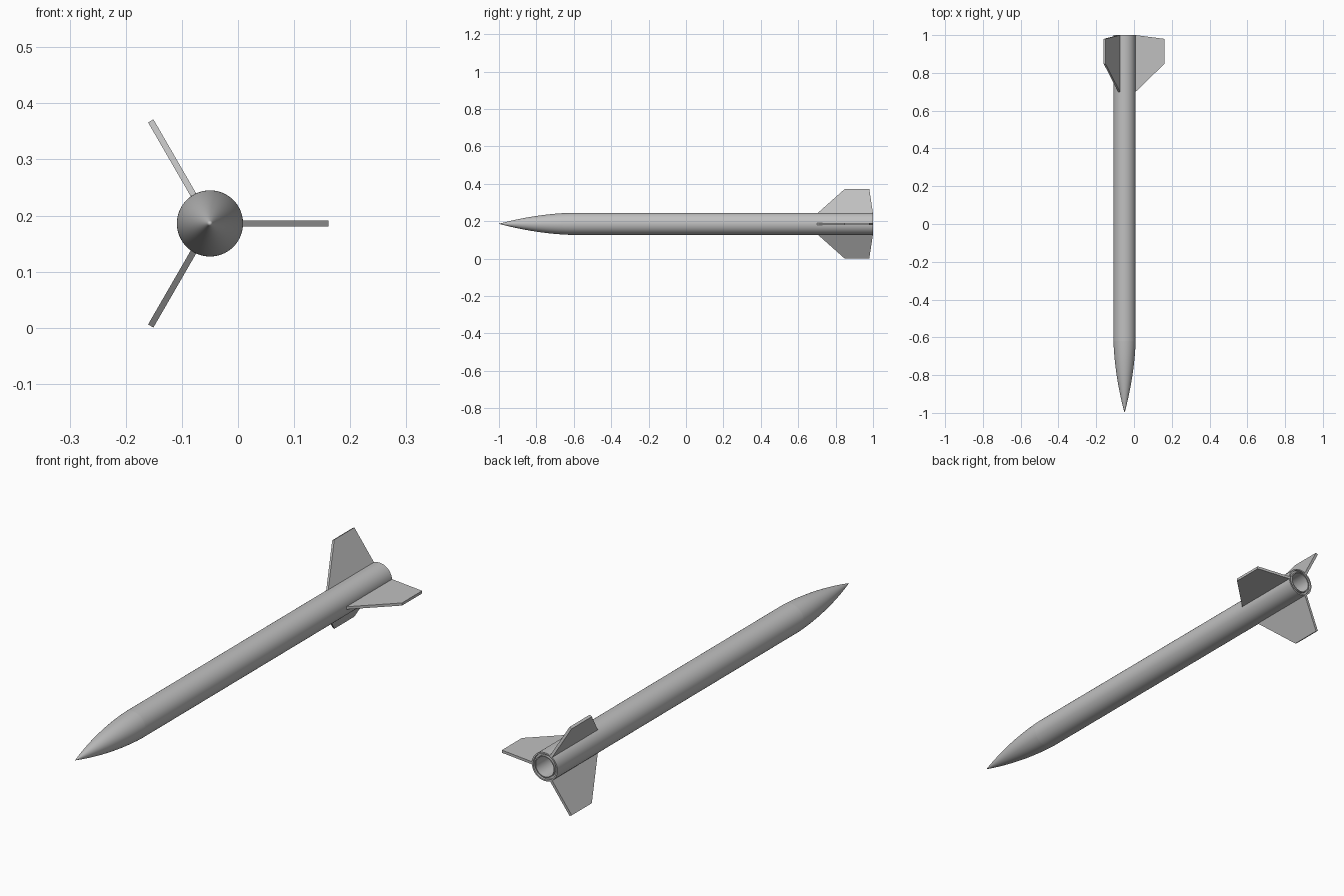
import bpy
import bmesh
import math
from mathutils import Matrix, Vector

cube = bpy.data.objects.get("Cube")
if cube:
    bpy.data.objects.remove(cube, do_unlink=True)

# Rocket axis runs along y through this point
AXIS = Vector((-0.05, 0, 0.186))
RADIUS = 0.059
NOSE_BASE = -0.62
SIDES = 64

grey = bpy.data.materials.new("plain grey")
grey.use_nodes = True
colour = (0.53, 0.53, 0.53, 1)
grey.diffuse_color = colour
grey.node_tree.nodes["Principled BSDF"].inputs["Base Color"].default_value = colour


def add_object(name, bm, smooth):
    bmesh.ops.recalc_face_normals(bm, faces=bm.faces)
    mesh = bpy.data.meshes.new(name)
    bm.to_mesh(mesh)
    bm.free()
    mesh.materials.append(grey)
    obj = bpy.data.objects.new(name, mesh)
    bpy.context.collection.objects.link(obj)
    obj.location = AXIS
    if smooth:
        bpy.ops.object.select_all(action="DESELECT")
        obj.select_set(True)
        bpy.context.view_layer.objects.active = obj
        bpy.ops.object.shade_smooth_by_angle(angle=math.radians(30))
    return obj


def lathe(name, profile):
    """Spin (radius, y) points around the rocket axis."""
    bm = bmesh.new()
    verts = [bm.verts.new((r, y, 0)) for r, y in profile]
    edges = [bm.edges.new(pair) for pair in zip(verts, verts[1:])]
    bmesh.ops.spin(bm, geom=verts + edges, cent=(0, 0, 0), axis=(0, 1, 0),
                   angle=math.tau, steps=SIDES, use_duplicate=False)
    bmesh.ops.remove_doubles(bm, verts=bm.verts, dist=1e-5)
    return add_object(name, bm, True)


# Nose cone with a curved, pointed profile
steps = 20
length = NOSE_BASE + 1
nose = []
for i in range(steps + 1):
    t = i / steps
    nose.append((RADIUS * (2 * t - 0.85 * t * t) / 1.15, -1 + length * t))
lathe("nose_cone", nose)

# Body tube with a thin open lip at the tail
lathe("body_tube", [(RADIUS, NOSE_BASE), (RADIUS, 1), (0.053, 1), (0.053, 0.99)])

# Ring and inner motor tube, closed at its far end
lathe("motor_tube", [(0.053, 0.99), (0.045, 0.99), (0.045, 1),
                     (0.041, 1), (0.041, 0.7), (0, 0.7)])

# Three swept fins, as (radius, y) outlines given thickness
outline = [(0.056, 0.7), (RADIUS, 0.7), (0.211, 0.848),
           (0.211, 0.98), (RADIUS, 1), (0.056, 1)]
thickness = 0.011
for k, name in enumerate(("left_fin", "lower_right_fin", "upper_right_fin")):
    bm = bmesh.new()
    face = bm.faces.new([bm.verts.new((r, y, -thickness / 2)) for r, y in outline])
    extruded = bmesh.ops.extrude_face_region(bm, geom=[face])["geom"]
    top = [v for v in extruded if isinstance(v, bmesh.types.BMVert)]
    bmesh.ops.translate(bm, verts=top, vec=(0, 0, thickness))
    bmesh.ops.rotate(bm, verts=bm.verts, cent=(0, 0, 0),
                     matrix=Matrix.Rotation(math.tau * k / 3, 3, "Y"))
    add_object(name, bm, False)
